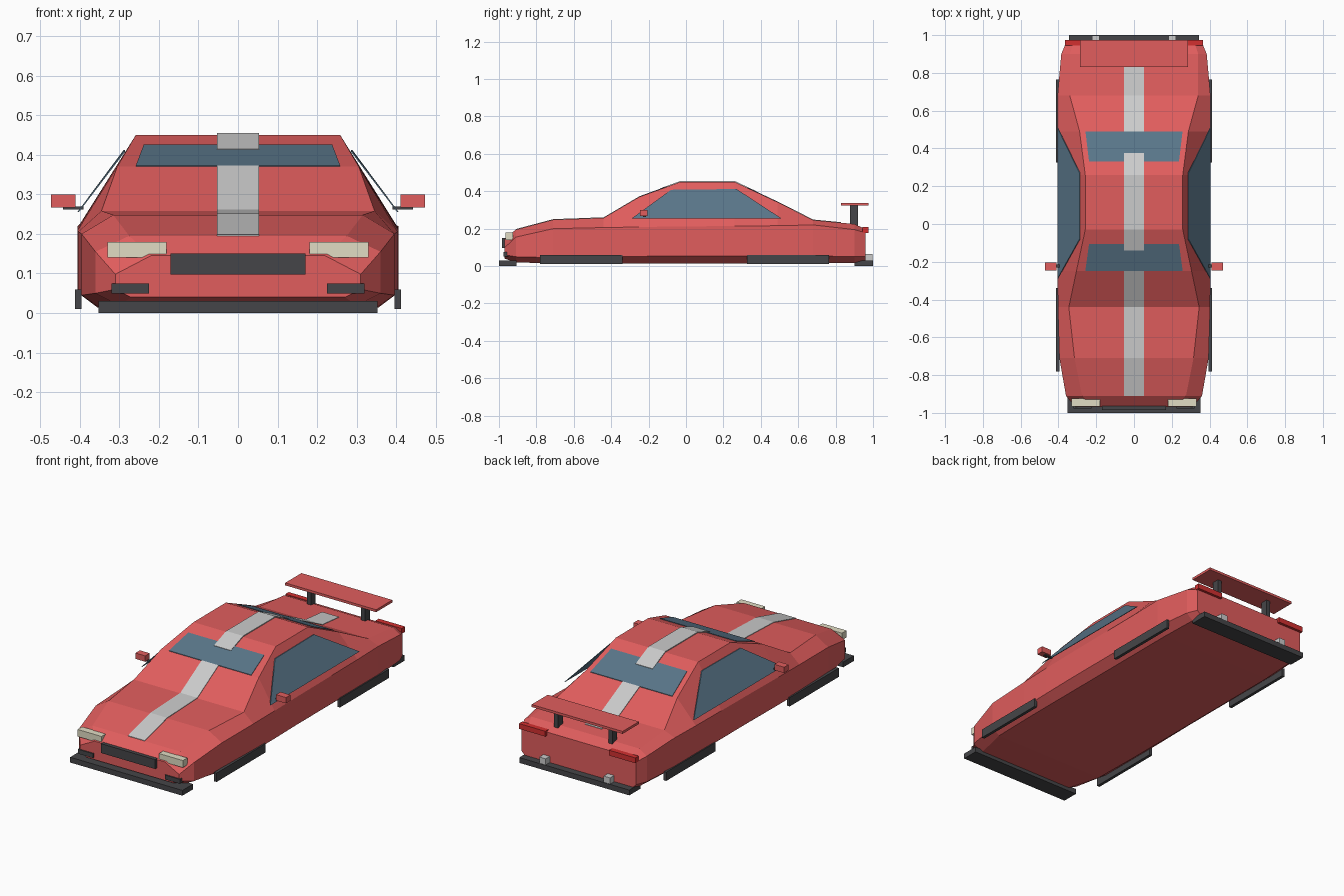
import bpy, bmesh
from mathutils import Vector

if "Cube" in bpy.data.objects:
    bpy.data.objects.remove(bpy.data.objects["Cube"])


def material(name, rgb):
    m = bpy.data.materials.new(name)
    m.diffuse_color = (*rgb, 1)
    m.use_nodes = True
    m.node_tree.nodes["Principled BSDF"].inputs["Base Color"].default_value = m.diffuse_color
    return m


RED = material("red_paint", (0.75, 0.11, 0.11))
LAMP_RED = material("red_lamp", (0.65, 0.03, 0.03))
DARK = material("dark_trim", (0.06, 0.06, 0.065))
GLASS = material("glass", (0.10, 0.18, 0.25))
STRIPE = material("stripe", (0.55, 0.55, 0.55))
CREAM = material("lamp", (0.75, 0.72, 0.55))


def finish(name, bm, mat):
    bmesh.ops.recalc_face_normals(bm, faces=bm.faces)
    me = bpy.data.meshes.new(name)
    bm.to_mesh(me)
    bm.free()
    me.materials.append(mat)
    ob = bpy.data.objects.new(name, me)
    bpy.context.collection.objects.link(ob)
    return ob


def box(name, x, y, z, mat, pair=False):
    """Box from (min, max) ranges, optionally repeated on the left side."""
    for s in ((1, -1) if pair else (1,)):
        bm = bmesh.new()
        bmesh.ops.create_cube(bm, size=1)
        for v in bm.verts:
            v.co = Vector((s * (sum(x) / 2 + v.co.x * (x[1] - x[0])),
                           sum(y) / 2 + v.co.y * (y[1] - y[0]),
                           sum(z) / 2 + v.co.z * (z[1] - z[0])))
        side = ("_right" if s > 0 else "_left") if pair else ""
        finish(name + side, bm, mat)


def loft(name, rings, mat):
    """Skin closed rings of equal point count and cap both ends."""
    bm = bmesh.new()
    rows = [[bm.verts.new(p) for p in r] for r in rings]
    n = len(rows[0])
    for a, b in zip(rows, rows[1:]):
        for i in range(n):
            j = (i + 1) % n
            bm.faces.new((a[i], a[j], b[j], b[i]))
    bm.faces.new(rows[0])
    bm.faces.new(rows[-1])
    return finish(name, bm, mat)


# Body cross-sections: y, then (half width, z) at floor, sill, shoulder, top
SECTIONS = [
    (-0.97, (0.27, 0.040), (0.31, 0.060), (0.31, 0.098), (0.22, 0.145)),
    (-0.91, (0.30, 0.020), (0.36, 0.050), (0.36, 0.155), (0.275, 0.195)),
    (-0.71, (0.35, 0.014), (0.395, 0.045), (0.395, 0.200), (0.315, 0.248)),
    (-0.44, (0.355, 0.014), (0.403, 0.050), (0.403, 0.206), (0.345, 0.258)),
    (-0.25, (0.355, 0.014), (0.405, 0.052), (0.405, 0.209), (0.305, 0.370)),
    (-0.03, (0.355, 0.014), (0.405, 0.055), (0.405, 0.212), (0.258, 0.450)),
    (0.26, (0.355, 0.014), (0.405, 0.055), (0.405, 0.214), (0.258, 0.450)),
    (0.49, (0.355, 0.014), (0.405, 0.055), (0.405, 0.216), (0.288, 0.342)),
    (0.68, (0.355, 0.014), (0.405, 0.055), (0.405, 0.220), (0.340, 0.246)),
    (0.90, (0.345, 0.017), (0.385, 0.050), (0.385, 0.195), (0.340, 0.225)),
    (0.96, (0.33, 0.020), (0.36, 0.050), (0.36, 0.178), (0.320, 0.198)),
]
loft("body", [[(x, y, z) for x, z in pts] + [(-x, y, z) for x, z in reversed(pts)]
              for y, *pts in SECTIONS], RED)


def top_z(y):
    for a, b in zip(SECTIONS, SECTIONS[1:]):
        if a[0] <= y <= b[0]:
            t = (y - a[0]) / (b[0] - a[0])
            return a[4][1] + t * (b[4][1] - a[4][1])


def panel(name, ends, mat, lift):
    """Thin skin on the upper surface; ends are two (y, half width) pairs."""
    (y0, w0), (y1, w1) = ends
    ys = [y0] + [s[0] for s in SECTIONS if y0 < s[0] < y1] + [y1]
    rings = []
    for y in ys:
        w = w0 + (w1 - w0) * (y - y0) / (y1 - y0)
        z = top_z(y)
        rings.append([(-w, y, z - 0.004), (w, y, z - 0.004),
                      (w, y, z + lift), (-w, y, z + lift)])
    loft(name, rings, mat)


# Front and rear screens, racing stripe in three lengths
panel("windshield", ((-0.25, 0.258), (-0.105, 0.238)), GLASS, 0.003)
panel("rear_window", ((0.33, 0.238), (0.49, 0.257)), GLASS, 0.003)
panel("hood_stripe", ((-0.91, 0.053), (-0.25, 0.053)), STRIPE, 0.003)
panel("roof_stripe", ((-0.14, 0.053), (0.375, 0.053)), STRIPE, 0.005)
panel("rear_stripe", ((0.49, 0.053), (0.83, 0.053)), STRIPE, 0.003)

# Side windows, flaring out slightly at the sill
SIDE = [(0.405, -0.29, 0.255), (0.288, -0.08, 0.408),
        (0.288, 0.27, 0.412), (0.405, 0.51, 0.255)]
for s, side in ((1, "right"), (-1, "left")):
    loft("side_window_" + side,
         [[(s * (x + d), y, z) for x, y, z in SIDE] for d in (-0.003, 0.001)], GLASS)

# Nose: lamps, grille, splitter
box("headlight", (0.18, 0.33), (-0.965, -0.925), (0.14, 0.18), CREAM, True)
box("grille", (-0.17, 0.17), (-0.985, -0.94), (0.097, 0.15), DARK)
box("fog_light", (0.225, 0.32), (-0.977, -0.94), (0.05, 0.075), DARK, True)
box("front_splitter", (-0.352, 0.352), (-1.0, -0.905), (0.0, 0.03), DARK)

# Lower side strips at the wheel positions
box("front_wheel_strip", (0.395, 0.412), (-0.78, -0.34), (0.01, 0.06), DARK, True)
box("rear_wheel_strip", (0.395, 0.412), (0.325, 0.765), (0.01, 0.06), DARK, True)

# Tail: diffuser, exhausts, lamps
box("rear_diffuser", (-0.345, 0.345), (0.90, 1.0), (0.0, 0.03), DARK)
box("exhaust", (0.182, 0.222), (0.955, 0.997), (0.03, 0.065), STRIPE, True)
box("tail_light", (0.20, 0.365), (0.945, 0.975), (0.178, 0.208), LAMP_RED, True)

# Rear wing on two struts
box("wing", (-0.285, 0.285), (0.83, 0.975), (0.323, 0.337), RED)
box("wing_strut", (0.157, 0.183), (0.877, 0.92), (0.215, 0.325), DARK, True)

# Door mirrors
box("mirror_stalk", (0.39, 0.442), (-0.23, -0.215), (0.262, 0.269), DARK, True)
box("mirror", (0.41, 0.472), (-0.245, -0.205), (0.267, 0.30), RED, True)
